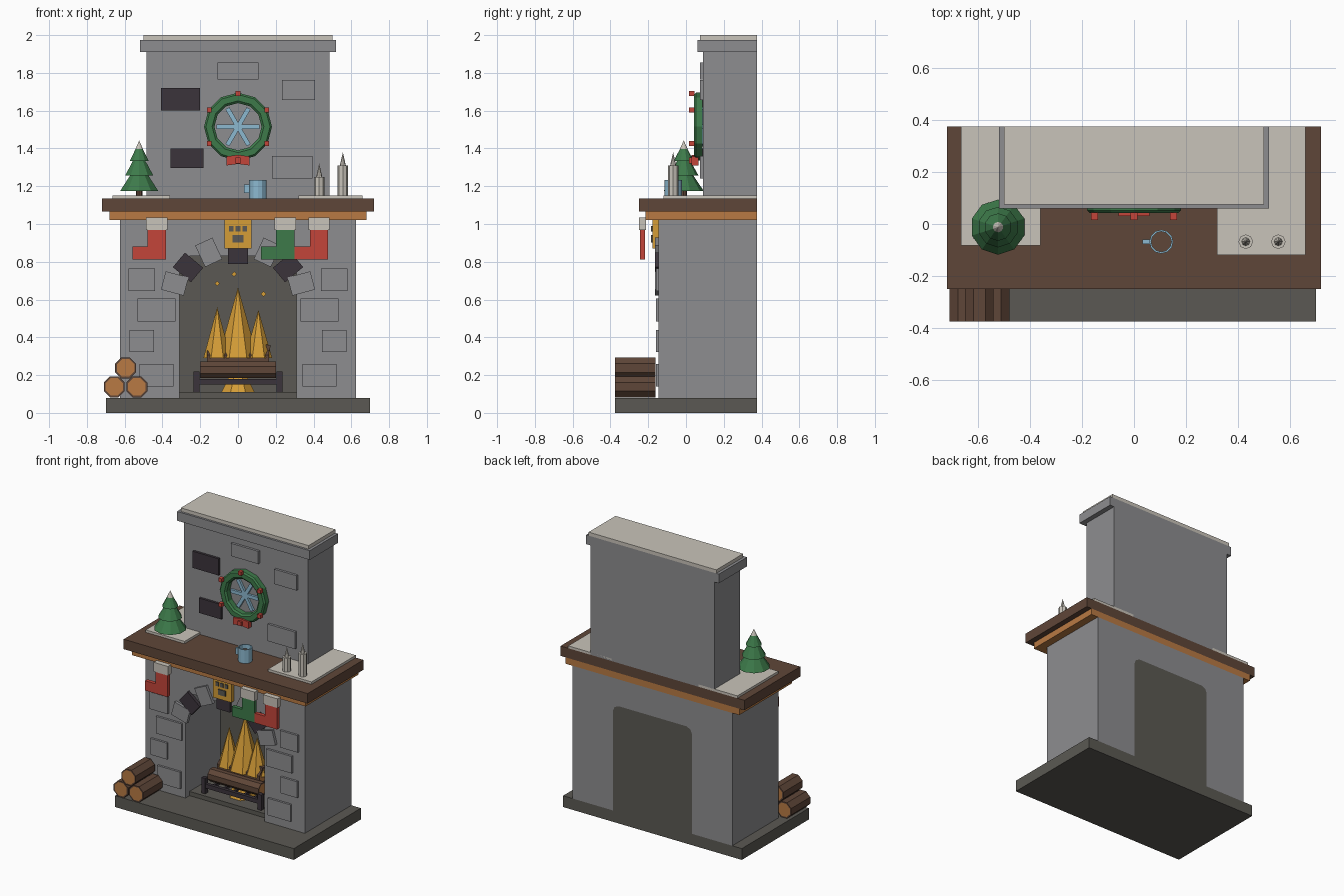
import bpy, bmesh, math
from mathutils import Matrix, Vector

if "Cube" in bpy.data.objects:
    bpy.data.objects.remove(bpy.data.objects["Cube"])


def colour(name, hex_code):
    m = bpy.data.materials.new(name)
    rgb = [int(hex_code[i:i + 2], 16) / 255 for i in (0, 2, 4)]
    m.diffuse_color = [((c + 0.055) / 1.055) ** 2.4 for c in rgb] + [1]
    m.use_nodes = True
    m.node_tree.nodes["Principled BSDF"].inputs["Base Color"].default_value = m.diffuse_color
    return m


STONE = colour("stone_grey", "8D8D90")
CHAR = colour("charcoal", "3B343B")
ASH = colour("ash_grey", "5B5953")
BROWN = colour("dark_wood", "5F4638")
WOOD = colour("light_wood", "B97A43")
SNOW = colour("snow_white", "C9C4BA")
GREEN = colour("pine_green", "3D7A4A")
RED = colour("red", "C4453A")
GOLD = colour("flame_gold", "D59D37")
BLUE = colour("ice_blue", "8CB9D0")


def finish(name, bm, *mats):
    bmesh.ops.recalc_face_normals(bm, faces=bm.faces)
    me = bpy.data.meshes.new(name)
    bm.to_mesh(me)
    bm.free()
    for m in mats:
        me.materials.append(m)
    ob = bpy.data.objects.new(name, me)
    bpy.context.collection.objects.link(ob)
    return ob


def box(name, mat, x, y, z, turn=0):
    """Box from (min, max) ranges, turned in the front plane by degrees."""
    bm = bmesh.new()
    size = [r[1] - r[0] for r in (x, y, z)]
    mid = Vector([(r[0] + r[1]) / 2 for r in (x, y, z)])
    mtx = Matrix.Translation(mid) @ Matrix.Rotation(math.radians(turn), 4, 'Y') @ Matrix.Diagonal((*size, 1))
    bmesh.ops.create_cube(bm, size=1, matrix=mtx)
    return finish(name, bm, mat)


def plate(name, mat, cx, cz, w, h, y, turn=0):
    return box(name, mat, (cx - w / 2, cx + w / 2), y, (cz - h / 2, cz + h / 2), turn)


def cone(name, mat, base, r1, r2, h, sides=8):
    bm = bmesh.new()
    bmesh.ops.create_cone(bm, cap_ends=True, segments=sides, radius1=r1, radius2=r2, depth=h,
                          matrix=Matrix.Translation(Vector(base) + Vector((0, 0, h / 2))))
    return finish(name, bm, mat)


def log(name, centre, r, length, axis, bark_end=0.01):
    """Octagonal log whose cut ends show light wood."""
    bm = bmesh.new()
    rot = Matrix.Rotation(math.pi / 2, 4, 'X' if axis == 'y' else 'Y')
    bmesh.ops.create_cone(bm, cap_ends=True, segments=8, radius1=r, radius2=r, depth=length,
                          matrix=Matrix.Translation(centre) @ rot @ Matrix.Rotation(math.pi / 8, 4, 'Z'))
    ends = [f for f in bm.faces if len(f.verts) == 8]
    bmesh.ops.inset_individual(bm, faces=ends, thickness=bark_end)
    for f in ends:
        f.material_index = 1
    return finish(name, bm, BROWN, WOOD)


def extrude_profile(name, mat, pts, y0, y1):
    """Front-plane (x, z) outline pushed through depth."""
    bm = bmesh.new()
    face = bm.faces.new([bm.verts.new((x, y0, z)) for x, z in pts])
    out = bmesh.ops.extrude_face_region(bm, geom=[face])
    bmesh.ops.translate(bm, vec=(0, y1 - y0, 0),
                        verts=[v for v in out['geom'] if isinstance(v, bmesh.types.BMVert)])
    return finish(name, bm, mat)


BACK = 0.375
# Hearth and body with a through opening
box("hearth", ASH, (-0.70, 0.70), (-0.375, BACK), (0, 0.08))
arch = [(-0.31, 0.08), (-0.31, 0.785), (-0.298, 0.815), (-0.265, 0.83),
        (0.265, 0.83), (0.298, 0.815), (0.31, 0.785), (0.31, 0.08)]
extrude_profile("body", STONE, [(-0.625, 0.08)] + arch + [(0.625, 0.08), (0.625, 1.02), (-0.625, 1.02)],
                -0.145, BACK)
extrude_profile("firebox_back", ASH, arch, 0.245, BACK)
box("firebox_floor", ASH, (-0.31, 0.31), (-0.10, 0.25), (0.075, 0.11))

# Mantel, chimney and cap
box("mantel_trim", WOOD, (-0.68, 0.68), (-0.215, BACK), (1.02, 1.065))
box("mantel_shelf", BROWN, (-0.72, 0.72), (-0.25, BACK), (1.065, 1.135))
box("chimney", STONE, (-0.485, 0.485), (0.09, BACK), (1.135, 1.91))
box("chimney_cap", STONE, (-0.52, 0.52), (0.06, BACK), (1.91, 1.975))
box("cap_snow", SNOW, (-0.50, 0.50), (0.075, BACK), (1.975, 2.0))
box("shelf_snow_left", SNOW, (-0.665, -0.36), (-0.083, BACK), (1.135, 1.152))
box("shelf_snow_right", SNOW, (0.32, 0.66), (-0.12, BACK), (1.135, 1.152))

# Raised stones
for cx, cz, w, h, m in [(0, 1.81, 0.215, 0.09, STONE), (0.32, 1.71, 0.175, 0.105, STONE),
                        (0.288, 1.30, 0.215, 0.12, STONE), (-0.305, 1.66, 0.205, 0.118, CHAR),
                        (-0.27, 1.348, 0.175, 0.105, CHAR)]:
    plate("chimney_stone", m, cx, cz, w, h, (0.073, 0.095))
for s in (-1, 1):
    for cx, cz, w, h in [(0.51, 0.705, 0.14, 0.12), (0.432, 0.545, 0.20, 0.12),
                         (0.51, 0.38, 0.13, 0.115), (0.432, 0.20, 0.18, 0.12)]:
        plate("body_stone", STONE, s * cx, cz, w, h, (-0.16, -0.14))
    for cx, cz, a, m in [(0.335, 0.685, 15, STONE), (0.265, 0.77, 40, CHAR), (0.155, 0.85, 65, STONE)]:
        plate("arch_stone", m, s * cx, cz, 0.125, 0.10, (-0.165, -0.14), -s * a)
plate("keystone", CHAR, 0, 0.832, 0.105, 0.085, (-0.165, -0.14))

# Gold plaque with dark windows
box("plaque", GOLD, (-0.072, 0.072), (-0.178, -0.14), (0.87, 1.02))
for cx in (-0.036, 0, 0.036):
    plate("plaque_window", ASH, cx, 0.975, 0.024, 0.028, (-0.185, -0.177))
plate("plaque_door", ASH, 0, 0.922, 0.058, 0.038, (-0.185, -0.177))

# Stockings, toes to the left
for x, m in [(-0.43, RED), (0.25, GREEN), (0.428, RED)]:
    extrude_profile("stocking", m, [(x - 0.048, 0.99), (x + 0.048, 0.99), (x + 0.048, 0.813),
                                    (x - 0.128, 0.813), (x - 0.128, 0.882), (x - 0.048, 0.882)],
                    -0.243, -0.217)
    plate("stocking_cuff", SNOW, x, 1.002, 0.112, 0.065, (-0.25, -0.212))

# Wreath: a faceted ring around the front axis
bm = bmesh.new()
ring = [bm.verts.new((r, y, 1.515)) for r, y in
        [(0.125, 0.088), (0.125, 0.052), (0.137, 0.042), (0.17, 0.042), (0.18, 0.052), (0.18, 0.088)]]
edges = [bm.edges.new((ring[i], ring[(i + 1) % 6])) for i in range(6)]
bmesh.ops.spin(bm, geom=ring + edges, cent=(0, 0, 1.515), axis=(0, 1, 0), angle=2 * math.pi, steps=12)
bmesh.ops.remove_doubles(bm, verts=bm.verts, dist=0.0005)
finish("wreath", bm, GREEN)
for a in (-30, 30, 90, 150, 210):
    plate("berry", RED, 0.176 * math.cos(math.radians(a)), 1.515 + 0.176 * math.sin(math.radians(a)),
          0.026, 0.026, (0.016, 0.045))
for s in (-1, 1):
    extrude_profile("bow_loop", RED, [(0, 1.318), (s * 0.06, 1.31), (s * 0.06, 1.358), (0, 1.366)], 0.03, 0.065)
plate("bow_knot", RED, 0, 1.336, 0.028, 0.03, (0.016, 0.05))
for a in (0, 60, 120):
    plate("snowflake_arm", BLUE, 0, 1.515, 0.225, 0.024, (0.074, 0.09), a)

# Small tree
tx, ty = -0.523, -0.012
cone("tree_trunk", BROWN, (tx, ty, 1.15), 0.018, 0.018, 0.04)
for z, r, r2, h in [(1.175, 0.106, 0.035, 0.105), (1.257, 0.078, 0.025, 0.095), (1.333, 0.053, 0.012, 0.08)]:
    cone("tree_tier", GREEN, (tx, ty, z), r, r2, h, 10)
cone("tree_tip", SNOW, (tx, ty, 1.398), 0.02, 0, 0.044, 10)

# Candles
for x, h in [(0.43, 0.10), (0.555, 0.16)]:
    cone("candle", SNOW, (x, -0.068, 1.15), 0.028, 0.028, h, 8)
    cone("candle_tip", SNOW, (x, -0.068, 1.15 + h), 0.016, 0, 0.07, 8)

# Mug: hollowed cylinder with a drink inside
bm = bmesh.new()
bmesh.ops.create_cone(bm, cap_ends=True, segments=12, radius1=0.046, radius2=0.046, depth=0.097,
                      matrix=Matrix.Translation((0.105, -0.068, 1.1835)))
top = max(bm.faces, key=lambda f: f.calc_center_median().z)
bmesh.ops.inset_individual(bm, faces=[top], thickness=0.007)
inner = bmesh.ops.extrude_face_region(bm, geom=[top])['geom']
bmesh.ops.delete(bm, geom=[top], context='FACES_ONLY')
bmesh.ops.translate(bm, vec=(0, 0, -0.03), verts=[g for g in inner if isinstance(g, bmesh.types.BMVert)])
for g in inner:
    if isinstance(g, bmesh.types.BMFace):
        g.material_index = 1
finish("mug", bm, BLUE, BROWN)
box("mug_handle", BLUE, (0.032, 0.065), (-0.076, -0.060), (1.165, 1.21))

# Log pile
for x, z in [(-0.655, 0.138), (-0.535, 0.138), (-0.595, 0.238)]:
    log("stacked_log", (x, -0.268, z), 0.06, 0.215, 'y')

# Grate
for y in (-0.06, 0.15):
    for x in (-0.22, 0.22):
        plate("grate_leg", CHAR, x, 0.165, 0.03, 0.11, (y - 0.015, y + 0.015))
    box("grate_rail", CHAR, (-0.22, 0.22), (y - 0.012, y + 0.012), (0.15, 0.18))
for i in range(5):
    plate("grate_bar", CHAR, -0.16 + 0.08 * i, 0.165, 0.015, 0.02, (-0.06, 0.15))

# Burning logs, embers, flames and sparks
log("fire_log_front", (0, -0.01, 0.228), 0.048, 0.40, 'x')
log("fire_log_rear", (0, 0.11, 0.228), 0.048, 0.38, 'x')
log("fire_log_top", (0, 0.045, 0.288), 0.045, 0.33, 'x')
plate("log_stub", BROWN, 0.155, 0.335, 0.025, 0.05, (0.03, 0.06), 15)
cone("embers", GOLD, (0, 0.05, 0.11), 0.09, 0.05, 0.08, 7)
for x, y, r, tip in [(0, 0.08, 0.108, 0.665), (-0.11, 0.06, 0.075, 0.56), (0.108, 0.06, 0.075, 0.545)]:
    cone("flame", GOLD, (x, y, 0.29), r, 0, tip - 0.29, 7)
for x, z in [(-0.02, 0.735), (-0.11, 0.685), (0.135, 0.63)]:
    plate("spark", GOLD, x, z, 0.02, 0.02, (0.04, 0.06), 45)
